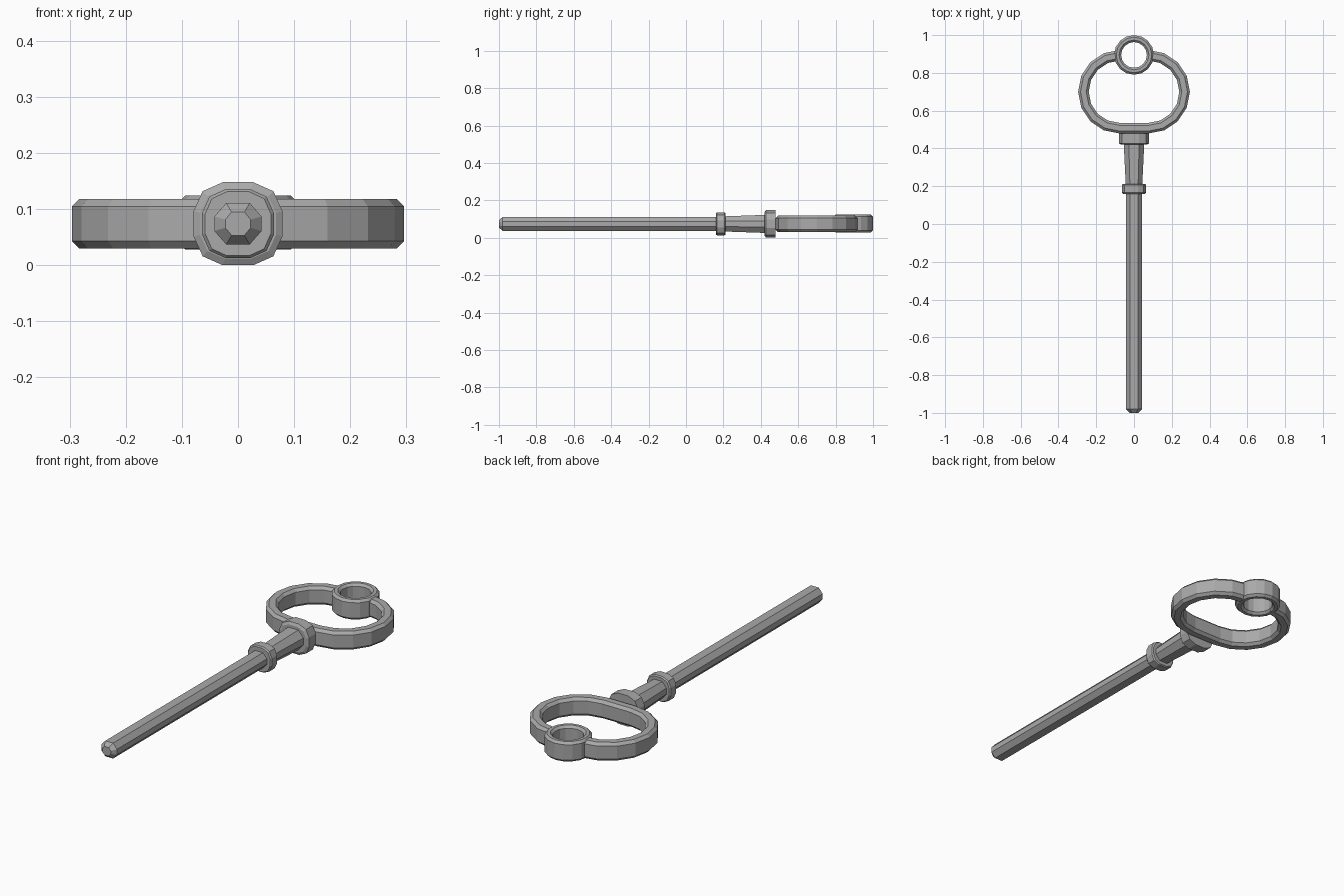
import bpy, bmesh, math

if "Cube" in bpy.data.objects:
    bpy.data.objects.remove(bpy.data.objects["Cube"])

ZC = 0.074
metal = bpy.data.materials.new("grey_metal")
metal.diffuse_color = (0.4, 0.4, 0.4, 1)
metal.use_nodes = True
metal.node_tree.nodes["Principled BSDF"].inputs["Base Color"].default_value = metal.diffuse_color


def loft(name, loops, closed=False):
    """Skin a list of point loops; cap the ends unless closed."""
    bm = bmesh.new()
    rings = [[bm.verts.new(p) for p in loop] for loop in loops]
    n = len(rings[0])
    pairs = list(zip(rings, rings[1:]))
    if closed:
        pairs.append((rings[-1], rings[0]))
    else:
        bm.faces.new(rings[0])
        bm.faces.new(rings[-1])
    for a, b in pairs:
        for i in range(n):
            j = (i + 1) % n
            bm.faces.new((a[i], a[j], b[j], b[i]))
    bmesh.ops.recalc_face_normals(bm, faces=bm.faces)
    mesh = bpy.data.meshes.new(name)
    bm.to_mesh(mesh)
    bm.free()
    mesh.materials.append(metal)
    ob = bpy.data.objects.new(name, mesh)
    bpy.context.collection.objects.link(ob)
    return ob


def turned(name, quarter, stations):
    """Faceted section, given as one quarter, placed at (y, x scale, z scale)."""
    q = quarter
    section = q + [(-x, z) for x, z in reversed(q)]
    section += [(-x, -z) for x, z in q] + [(x, -z) for x, z in reversed(q)]
    return loft(name, [[(x * sx, y, ZC + z * sz) for x, z in section]
                       for y, sx, sz in stations])


def band(name, path, width, z0, z1, bevel, closed):
    """Sweep a chamfered bar along (x, y, outward x, outward y) points."""
    w, c = width, bevel
    prof = [(0, z0 + c), (0, z1 - c), (-c, z1), (c - w, z1),
            (-w, z1 - c), (-w, z0 + c), (c - w, z0), (-c, z0)]
    return loft(name, [[(x + nx * d, y + ny * d, z) for d, z in prof]
                       for x, y, nx, ny in path], closed)


# Eight-sided rod and tapered neck
octagon = [(0.042, 0.013), (0.021, 0.037)]
turned("rod", octagon, [(-1.0, 0.54, 0.56), (-0.98, 1, 1), (0.18, 1, 1)])
turned("neck", octagon, [(0.19, 1.02, 1.08), (0.44, 1.31, 1.32)])

# Two twelve-sided collars with a slight chamfer
dodecagon = [(0.079, 0.023), (0.063, 0.058), (0.027, 0.074)]
turned("lower_collar", dodecagon,
       [(0.16, 0.74, 0.77), (0.166, 0.81, 0.83), (0.206, 0.81, 0.83), (0.212, 0.74, 0.77)])
turned("upper_collar", dodecagon,
       [(0.42, 0.86, 0.84), (0.427, 1, 1), (0.478, 1, 1)])

# Handle: rounded oblong loop, open where the small ring sits
R, OFF, CY = 0.221, 0.075, 0.70
path = []
for k in range(9):
    a = math.radians(90 + k * 22.5)
    path.append((-OFF + R * math.cos(a), CY + R * math.sin(a), math.cos(a), math.sin(a)))
path += [(-x, y, -nx, ny) for x, y, nx, ny in reversed(path)]
band("handle_loop", path, 0.056, 0.03, 0.118, 0.013, False)

# Small hanging ring at the end of the handle
r = 0.105
circle = [(math.cos(k * math.pi / 8), math.sin(k * math.pi / 8)) for k in range(16)]
band("hanging_ring", [(r * c, 0.895 + r * s, c, s) for c, s in circle],
     0.037, 0.028, 0.124, 0.011, True)

# Rest exactly on the ground is given by the upper collar (ZC equals its half height)
